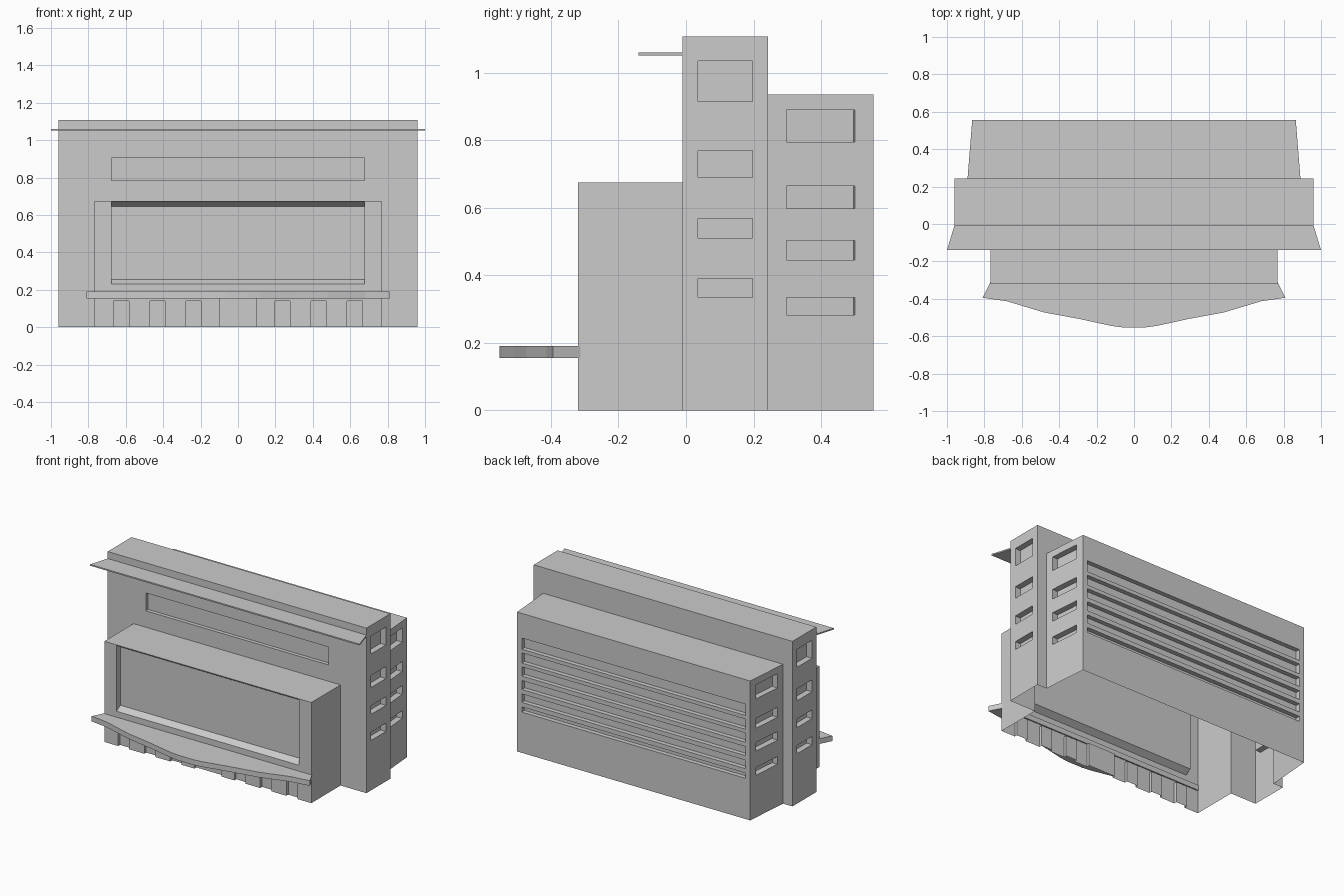
import bpy, bmesh, math
from mathutils import Matrix

if "Cube" in bpy.data.objects:
    bpy.data.objects.remove(bpy.data.objects["Cube"])


def make_object(name, bm):
    bmesh.ops.recalc_face_normals(bm, faces=bm.faces[:])
    mesh = bpy.data.meshes.new(name)
    bm.to_mesh(mesh)
    bm.free()
    ob = bpy.data.objects.new(name, mesh)
    bpy.context.collection.objects.link(ob)
    return ob


def add_prism(bm, outline, z0, z1):
    low = [bm.verts.new((x, y, z0)) for x, y in outline]
    high = [bm.verts.new((x, y, z1)) for x, y in outline]
    bm.faces.new(low[::-1])
    bm.faces.new(high)
    n = len(outline)
    for i in range(n):
        j = (i + 1) % n
        bm.faces.new((low[i], low[j], high[j], high[i]))


def prism(name, half, z0, z1):
    """Prism from the right half of a plan outline, mirrored over x."""
    bm = bmesh.new()
    add_prism(bm, half + [(-x, y) for x, y in reversed(half)], z0, z1)
    return make_object(name, bm)


def add_box(bm, x0, x1, y0, y1, z0, z1):
    add_prism(bm, [(x0, y0), (x1, y0), (x1, y1), (x0, y1)], z0, z1)


def boolean(target, tool, operation):
    mod = target.modifiers.new(operation.lower(), 'BOOLEAN')
    mod.operation = operation
    mod.solver = 'EXACT'
    mod.object = tool
    bpy.context.view_layer.objects.active = target
    bpy.ops.object.modifier_apply(modifier=mod.name)
    bpy.data.objects.remove(tool, do_unlink=True)


# Main tower, rear wing and front foyer merged into one shell
building = prism("building", [(.96, -.01), (.96, .243)], -.10, 1.107)
taper = .025 / .312
rear = prism("rear_wing", [(.89 + .1 * taper, .143), (.865, .555)], -.11, .935)
front = prism("foyer", [(.768, -.32), (.768, .1)], -.12, .675)
boolean(building, rear, 'UNION')
boolean(building, front, 'UNION')

cut = bmesh.new()

# Large foyer window with sloping sill and head
o, i = -.38, -.28
slope = .025 / .04
pts = []
for y in (o, i):
    d = (y + .32) * slope
    pts.append([cut.verts.new((x, y, z)) for x, z in
                ((-.677, .23 + d), (.677, .23 + d), (.677, .671 - d), (-.677, .671 - d))])
cut.faces.new(pts[0])
cut.faces.new(pts[1][::-1])
for k in range(4):
    j = (k + 1) % 4
    cut.faces.new((pts[0][k], pts[0][j], pts[1][j], pts[1][k]))

# Upper front strip window
add_box(cut, -.677, .677, -.1, .015, .785, .905)

# Entrance doors
add_box(cut, -.1, .1, -.4, -.30, -.2, .155)
for x in (.238, .43, .624):
    for s in (-1, 1):
        add_box(cut, s * x - .041, s * x + .041, -.4, -.30, -.2, .14)

# Side windows of the tower and of the tapered rear wing
tower_rows = [(.915, 1.035), (.69, .77), (.51, .568), (.335, .39)]
rear_rows = [(.795, .89), (.598, .665), (.445, .503), (.283, .335)]
n = math.hypot(1, taper)
for s in (-1, 1):
    for z0, z1 in tower_rows:
        xs = sorted((s * .92, s * 1.1))
        add_box(cut, *xs, .036, .197, z0, z1)
    for z0, z1 in rear_rows:
        outline = []
        for y, depth in ((.297, .04), (.5, .04), (.5, -.04), (.297, -.04)):
            x = .89 - (y - .243) * taper
            outline.append((s * (x - depth / n), y - depth * taper / n))
        add_prism(cut, outline, z0, z1)

# Horizontal louvre slots on the back
for top, h in ((.77, .075), (.67, .068), (.577, .062), (.485, .06), (.395, .057), (.308, .035)):
    add_box(cut, -.83, .83, .525, .65, top - h, top)

cutters = make_object("cutters", cut)
cutters.hide_render = True
boolean(building, cutters, 'DIFFERENCE')

# Trim the shell open at ground level
bm = bmesh.new()
bm.from_mesh(building.data)
bmesh.ops.bisect_plane(bm, geom=bm.verts[:] + bm.edges[:] + bm.faces[:],
                       plane_co=(0, 0, 0), plane_no=(0, 0, 1), clear_inner=True)
bm.to_mesh(building.data)
bm.free()

# Curved entrance canopy
prism("entrance_canopy",
      [(.06, -.553), (.12, -.545), (.29, -.508), (.48, -.473), (.68, -.413),
       (.81, -.394), (.768, -.312)], .155, .19)

# Thin roof overhang
prism("roof_overhang", [(1.0, -.14), (.96, -.008)], 1.051, 1.06)
